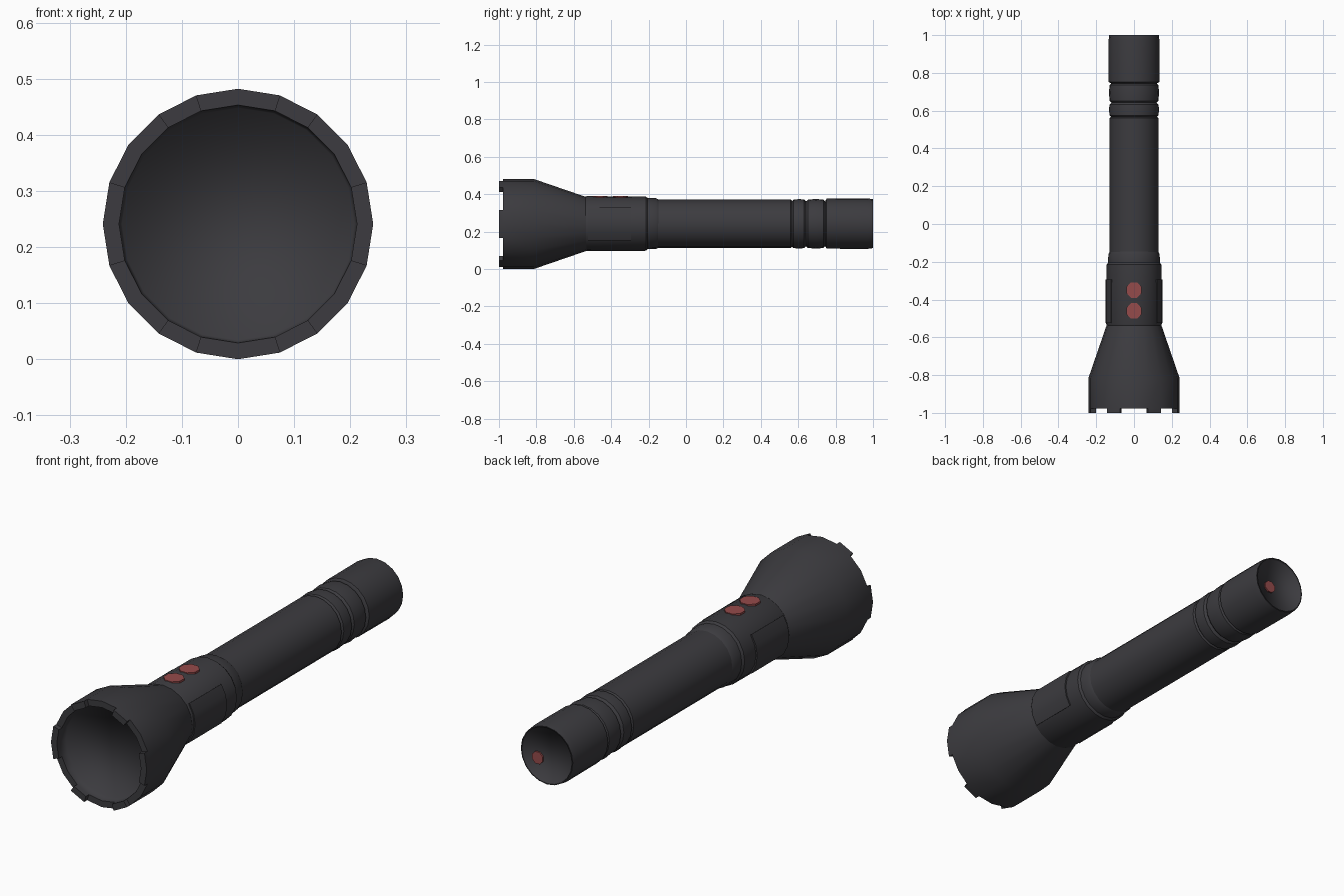
import bpy, bmesh, math
from mathutils import Matrix, Vector

if "Cube" in bpy.data.objects:
    bpy.data.objects.remove(bpy.data.objects["Cube"])

CZ = 0.241     # height of the torch axis
SIDES = 20


def material(name, rgb):
    m = bpy.data.materials.new(name)
    m.diffuse_color = (*rgb, 1)
    m.use_nodes = True
    m.node_tree.nodes["Principled BSDF"].inputs["Base Color"].default_value = m.diffuse_color
    return m


BLACK = material("charcoal_metal", (0.045, 0.044, 0.050))
RED = material("button_red", (0.30, 0.07, 0.07))


def finish(bm, name, mat, soft_y=None):
    """Smooth by angle; edges lying at soft_y always stay smooth."""
    bmesh.ops.recalc_face_normals(bm, faces=bm.faces)
    for f in bm.faces:
        f.smooth = True
    for e in bm.edges:
        soft = soft_y is not None and all(abs(v.co.y - soft_y) < 1e-4 for v in e.verts)
        e.smooth = soft or e.calc_face_angle(0) < math.radians(35)
    me = bpy.data.meshes.new(name)
    bm.to_mesh(me)
    bm.free()
    me.materials.append(mat)
    ob = bpy.data.objects.new(name, me)
    bpy.context.collection.objects.link(ob)
    return ob


def lathe(profile, cz=CZ):
    """Closed solid turned about the y axis from (y, radius) points."""
    bm = bmesh.new()
    rings = []
    for y, r in profile:
        rings.append([bm.verts.new((r * math.cos(k * math.tau / SIDES), y,
                                    cz + r * math.sin(k * math.tau / SIDES)))
                      for k in range(SIDES)])
    for a, b in zip(rings, rings[1:]):
        for k in range(SIDES):
            j = (k + 1) % SIDES
            bm.faces.new((a[k], a[j], b[j], b[k]))
    bm.faces.new(rings[0])
    bm.faces.new(rings[-1])
    bm.normal_update()
    return bm


# Flared head with a recessed lens
bm = lathe([(-0.53, 0.143), (-0.815, 0.241), (-0.978, 0.241),
            (-0.978, 0.212), (-0.94, 0.207)])


# Teeth on the head rim: wide ones at the sides, narrow ones on the diagonals
def is_tooth(f):
    c = f.calc_center_median()
    if abs(c.y + 0.978) > 1e-3:
        return False
    t = math.degrees(math.atan2(abs(c.z - CZ), abs(c.x)))
    return t < 18 or 54 < t < 72


teeth = [f for f in bm.faces if is_tooth(f)]
ext = bmesh.ops.extrude_face_region(bm, geom=teeth)
bmesh.ops.delete(bm, geom=teeth, context='FACES_ONLY')
bmesh.ops.translate(bm, vec=(0, -0.022, 0),
                    verts=[g for g in ext["geom"] if isinstance(g, bmesh.types.BMVert)])
finish(bm, "head", BLACK, soft_y=-0.94)

# Switch collar behind the head
finish(lathe([(-0.54, 0.143), (-0.53, 0.147), (-0.215, 0.145), (-0.205, 0.137),
              (-0.16, 0.136), (-0.145, 0.127)], 0.243), "switch_collar", BLACK)

# Raised grip panels on both sides of the collar
for side, label in ((1, "right"), (-1, "left")):
    bm = bmesh.new()
    rows = []
    for y, r in ((-0.525, 0.14), (-0.525, 0.152), (-0.295, 0.152), (-0.295, 0.14)):
        rows.append([bm.verts.new((side * r * math.cos(math.radians(a)), y,
                                   0.243 + r * math.sin(math.radians(a))))
                     for a in (-36, -18, 0, 18, 36)])
    for i in range(4):
        for k in range(4):
            a, b = rows[i], rows[(i + 1) % 4]
            bm.faces.new((a[k], a[k + 1], b[k + 1], b[k]))
    for k in (0, 4):
        bm.faces.new([r[k] for r in rows])
    finish(bm, "grip_panel_" + label, BLACK)

# Barrel with two rounded rings near the tail
finish(lathe([(-0.16, 0.129), (0.56, 0.129), (0.567, 0.122),
              (0.575, 0.130), (0.605, 0.132), (0.632, 0.130), (0.642, 0.120),
              (0.652, 0.129), (0.695, 0.133), (0.735, 0.129), (0.744, 0.120),
              (0.76, 0.120)], 0.242), "barrel", BLACK)

# Tail cap with a shallow recess
finish(lathe([(0.745, 0.122), (0.752, 0.134), (0.97, 0.135), (1.0, 0.131),
              (1.0, 0.127), (0.99, 0.125)], 0.243), "tail_cap", BLACK, soft_y=0.99)


# Red buttons: flat octagonal discs
def button(name, loc, radius, depth, axis_y=False):
    bm = bmesh.new()
    rot = Matrix.Rotation(math.pi / 2, 4, 'X') if axis_y else Matrix()
    bmesh.ops.create_cone(bm, cap_ends=True, segments=8, radius1=radius, radius2=radius,
                          depth=depth, matrix=Matrix.Translation(Vector(loc)) @ rot
                          @ Matrix.Rotation(math.pi / 8, 4, 'Z'))
    finish(bm, name, RED)


button("front_button", (0, -0.46, 0.3875), 0.044, 0.009)
button("rear_button", (0, -0.35, 0.3865), 0.044, 0.009)
button("tail_button", (0.05, 0.993, 0.218), 0.029, 0.008, True)
